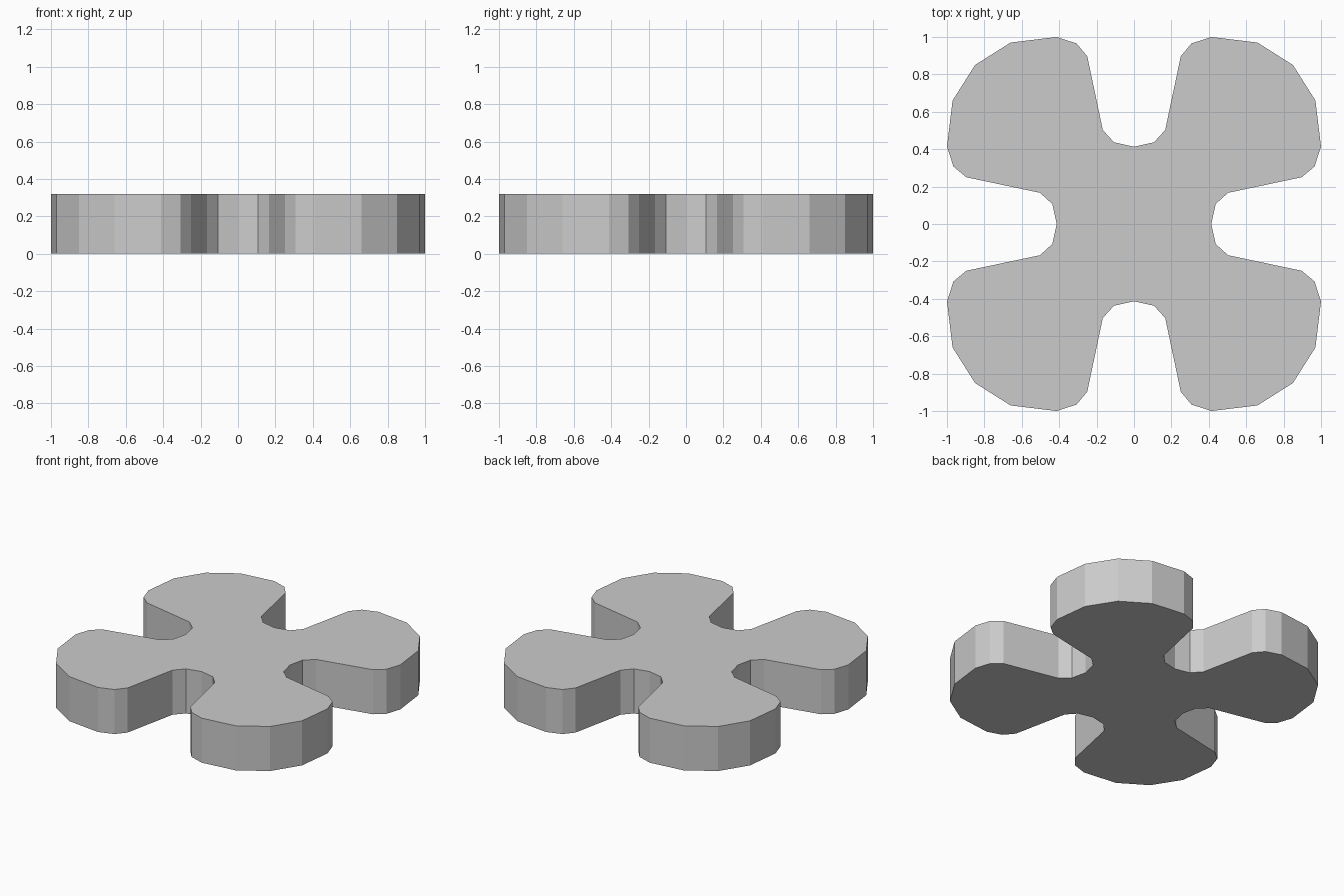
import bpy, bmesh

if "Cube" in bpy.data.objects:
    bpy.data.objects.remove(bpy.data.objects["Cube"])

HEIGHT = 0.32

# Half of one lobe: from the notch bottom to the lobe's diagonal tip
half = [(0.0, 0.413), (0.107, 0.437), (0.167, 0.503), (0.25, 0.897), (0.307, 0.965),
        (0.413, 1.0), (0.66, 0.97), (0.85, 0.85)]

# Mirror across the diagonal, leaving out the tip and the next notch's first point
lobe = half + [(y, x) for x, y in reversed(half[1:-1])]

# Repeat the lobe clockwise around the centre
outline = []
for _ in range(4):
    outline += lobe
    lobe = [(y, -x) for x, y in lobe]

# Extrude the outline into a flat-faced plate
bm = bmesh.new()
base = bm.faces.new([bm.verts.new((x, y, 0)) for x, y in outline])
top = bmesh.ops.extrude_face_region(bm, geom=[base], use_keep_orig=True)
bmesh.ops.translate(bm, vec=(0, 0, HEIGHT),
                    verts=[v for v in top["geom"] if isinstance(v, bmesh.types.BMVert)])
bmesh.ops.recalc_face_normals(bm, faces=bm.faces)
mesh = bpy.data.meshes.new("four_lobed_knob")
bm.to_mesh(mesh)
bm.free()
bpy.context.collection.objects.link(bpy.data.objects.new("four_lobed_knob", mesh))
